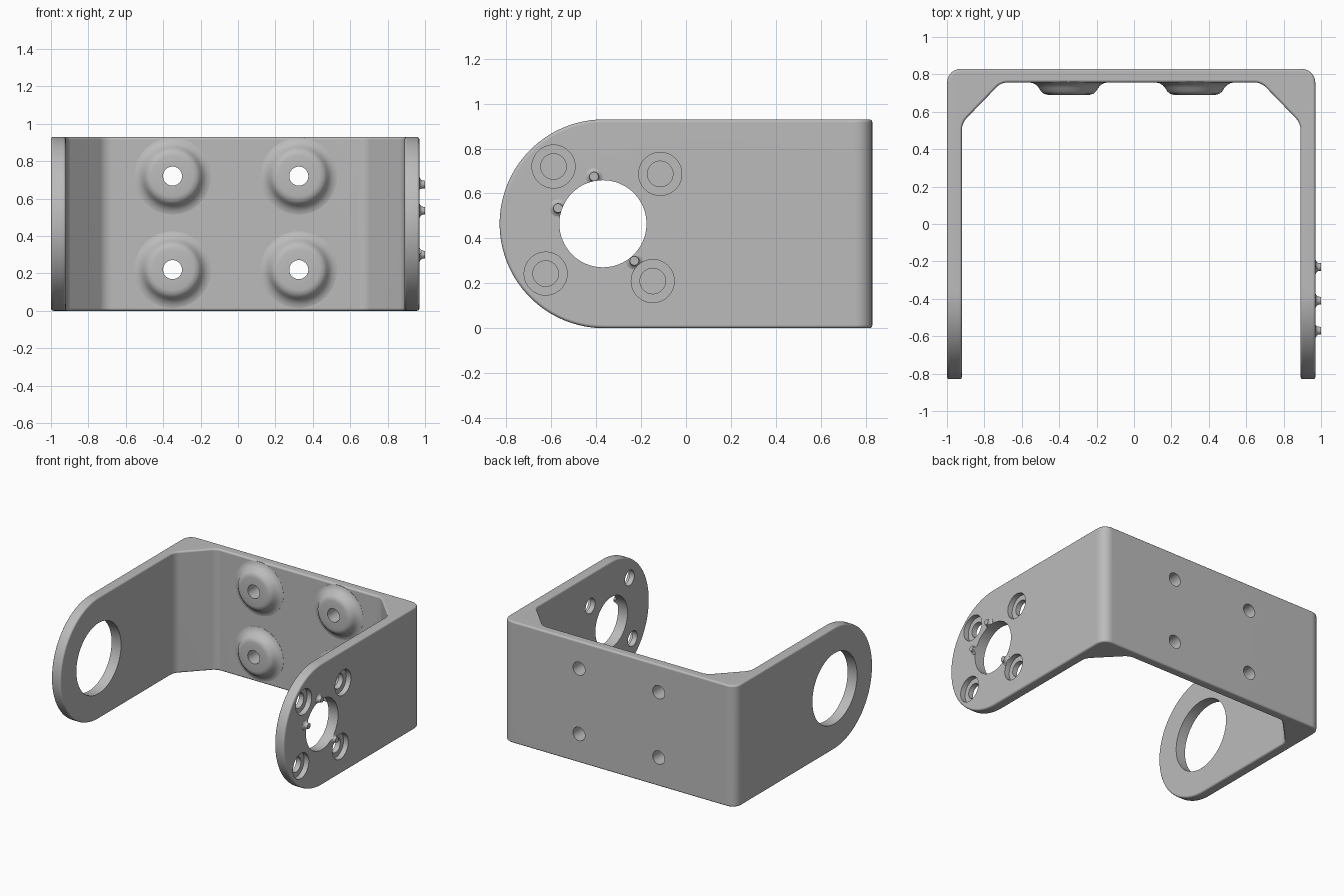
import bpy, bmesh
from math import pi, sin, cos
from mathutils import Vector

cube = bpy.data.objects.get("Cube")
if cube:
    bpy.data.objects.remove(cube, do_unlink=True)

metal = bpy.data.materials.new("plain grey metal")
metal.use_nodes = True
GREY = (0.5, 0.5, 0.5, 1)
metal.diffuse_color = GREY
metal.node_tree.nodes["Principled BSDF"].inputs["Base Color"].default_value = GREY


def to_object(name, bm):
    bmesh.ops.recalc_face_normals(bm, faces=bm.faces)
    mesh = bpy.data.meshes.new(name)
    bm.to_mesh(mesh)
    bm.free()
    mesh.materials.append(metal)
    obj = bpy.data.objects.new(name, mesh)
    bpy.context.collection.objects.link(obj)
    return obj


def prism(name, points, shift):
    """Extrude a closed outline along the shift vector."""
    bm = bmesh.new()
    face = bm.faces.new([bm.verts.new(p) for p in points])
    ext = bmesh.ops.extrude_face_region(bm, geom=[face])["geom"]
    moved = [g for g in ext if isinstance(g, bmesh.types.BMVert)]
    bmesh.ops.translate(bm, verts=moved, vec=shift)
    return to_object(name, bm)


def lathe(name, profile, origin, axis, steps=48):
    """Revolve (radius, height) pairs about an axis through origin."""
    bm = bmesh.new()
    verts = [bm.verts.new((r, 0, h)) for r, h in profile]
    edges = [bm.edges.new(pair) for pair in zip(verts, verts[1:])]
    bmesh.ops.spin(bm, geom=verts + edges, cent=(0, 0, 0), axis=(0, 0, 1),
                   angle=2 * pi, steps=steps)
    bmesh.ops.remove_doubles(bm, verts=bm.verts, dist=1e-4)
    turn = Vector((0, 0, 1)).rotation_difference(Vector(axis)).to_matrix()
    bmesh.ops.rotate(bm, verts=bm.verts, cent=(0, 0, 0), matrix=turn)
    bmesh.ops.translate(bm, verts=bm.verts, vec=origin)
    return to_object(name, bm)


def drill(radius, start, end, origin, axis, steps=64):
    outline = [(0, start), (radius, start), (radius, end), (0, end)]
    return lathe("drill", outline, origin, axis, steps)


def rounded(corners, steps=6):
    """Round each (x, y, radius) corner with a short curve."""
    out = []
    for i, (x, y, r) in enumerate(corners):
        p = Vector((x, y, 0))
        if r == 0:
            out.append(p)
            continue
        a, b = (Vector((*corners[j % len(corners)][:2], 0)) for j in (i - 1, i + 1))
        a, b = p + (a - p).normalized() * r, p + (b - p).normalized() * r
        bulge = 0.6
        c1, c2 = a.lerp(p, bulge), b.lerp(p, bulge)
        for k in range(steps + 1):
            t = k / steps
            out.append(a * (1-t)**3 + c1 * 3*t*(1-t)**2 + c2 * 3*t*t*(1-t) + b * t**3)
    return out


def apply(obj, modifier):
    bpy.ops.object.select_all(action='DESELECT')
    bpy.context.view_layer.objects.active = obj
    obj.select_set(True)
    bpy.ops.object.modifier_apply(modifier=modifier.name)


def combine(obj, tool, operation):
    mod = obj.modifiers.new("combine", 'BOOLEAN')
    mod.object, mod.operation, mod.solver = tool, operation, 'EXACT'
    apply(obj, mod)
    bpy.data.objects.remove(tool, do_unlink=True)


# U-shaped plan with gussets in the inner corners
plan = rounded([
    (-1, -0.83, 0), (-1, 0.83, 0.08), (0.97, 0.83, 0.08), (0.97, -0.83, 0),
    (0.89, -0.83, 0), (0.89, 0.54, 0.035), (0.68, 0.757, 0.035),
    (-0.71, 0.757, 0.035), (-0.92, 0.54, 0.035), (-0.92, -0.83, 0)])
for p in plan:
    p.z = -0.1
bracket = prism("bracket", plan, (0, 0, 1.2))

# Side outline with semicircular arm ends
HUB_Y, HUB_Z, R = -0.365, 0.465, 0.465
arc = [(-1.2, HUB_Y - R * sin(pi * i / 64), HUB_Z + R * cos(pi * i / 64))
       for i in range(65)]
side = arc + [(-1.2, 1, 0), (-1.2, 1, 2 * R)]
combine(bracket, prism("side_outline", side, (2.4, 0, 0)), 'INTERSECT')

# Softened edges
bevel = bracket.modifiers.new("soft_edges", 'BEVEL')
bevel.width, bevel.segments, bevel.limit_method = 0.014, 3, 'ANGLE'
bevel.angle_limit = 0.7
apply(bracket, bevel)

# Flared bosses on the back wall
boss_profile = [(0, -0.03), (0.205, -0.03), (0.205, 0.001), (0.19, 0.004),
                (0.172, 0.014), (0.158, 0.03), (0.147, 0.048),
                (0.132, 0.061), (0.11, 0.067), (0, 0.067)]
boss_spots = [(x, z) for x in (-0.35, 0.325) for z in (0.22, 0.72)]
for x, z in boss_spots:
    combine(bracket, lathe("boss", boss_profile, (x, 0.757, z), (0, -1, 0)), 'UNION')

# Small flared pegs on the outside of the left arm
peg_profile = [(0, -0.02), (0.038, -0.02), (0.038, 0.001), (0.028, 0.006),
               (0.022, 0.014), (0.02, 0.03), (0, 0.03)]
for y, z in ((-0.41, 0.675), (-0.57, 0.535), (-0.23, 0.3)):
    combine(bracket, lathe("peg", peg_profile, (0.97, y, z), (1, 0, 0), 24), 'UNION')

# Screw holes through the bosses
for x, z in boss_spots:
    combine(bracket, drill(0.051, -0.3, 0.3, (x, 0.757, z), (0, -1, 0), 32), 'DIFFERENCE')

# Large arm holes: wide on the right, narrow on the left
for x, radius in ((-0.96, 0.27), (0.93, 0.194)):
    combine(bracket, drill(radius, -0.2, 0.2, (x, HUB_Y - 0.005, HUB_Z), (1, 0, 0)), 'DIFFERENCE')

# Counterbored screw holes in the left arm
for y, z in ((-0.59, 0.72), (-0.115, 0.687), (-0.625, 0.243), (-0.148, 0.21)):
    stepped = [(0, -0.2), (0.057, -0.2), (0.057, -0.04), (0.096, -0.04),
               (0.096, 0.1), (0, 0.1)]
    combine(bracket, lathe("counterbore", stepped, (0.97, y, z), (1, 0, 0), 40), 'DIFFERENCE')

# Smooth shading with crisp rims and flat plates
bpy.ops.object.select_all(action='DESELECT')
bracket.select_set(True)
bpy.context.view_layer.objects.active = bracket
bpy.ops.object.shade_smooth_by_angle(angle=0.6)
weighted = bracket.modifiers.new("clean_normals", 'WEIGHTED_NORMAL')
weighted.keep_sharp = True
